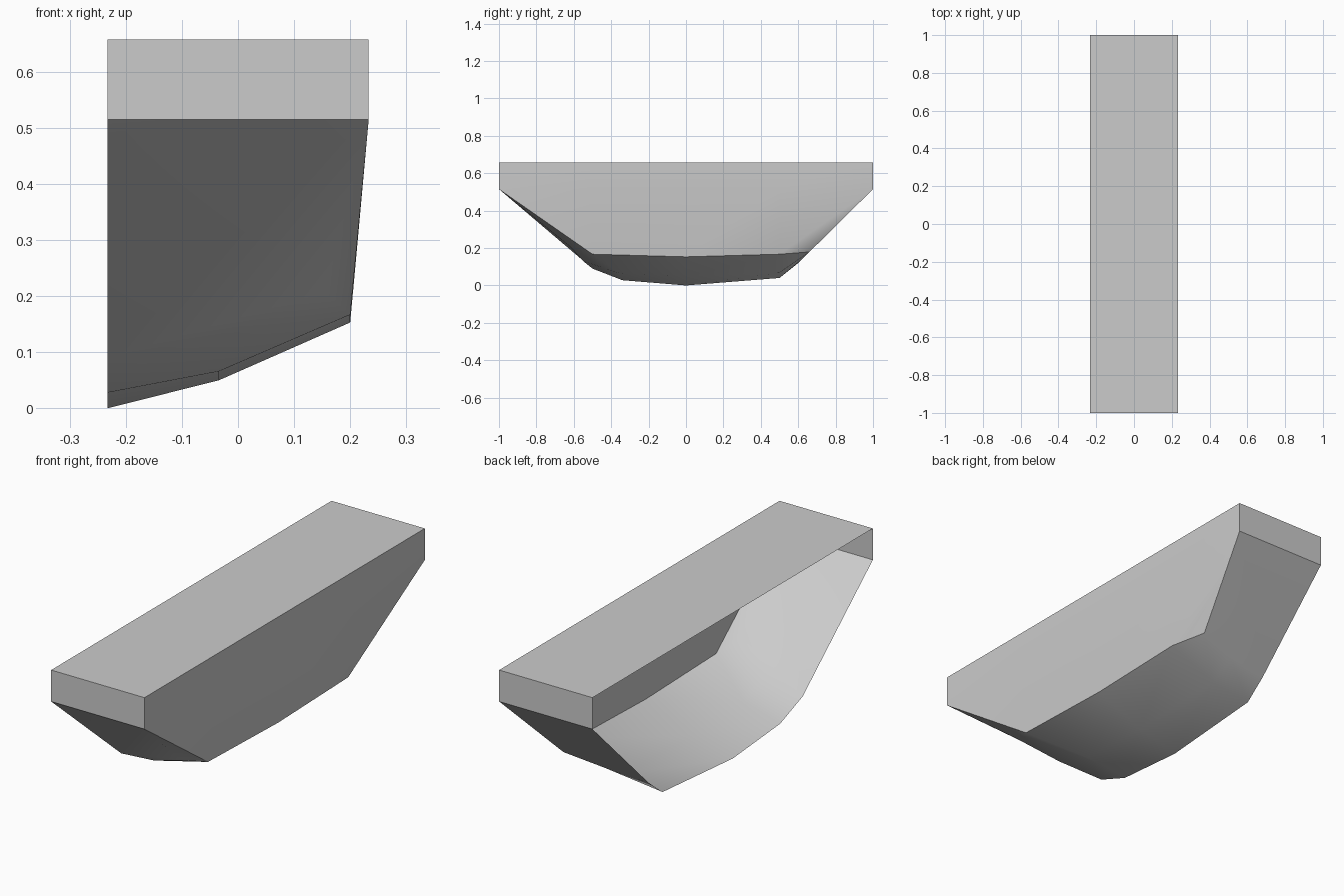
import bpy
import bmesh
import math

# Remove the default object
if "Cube" in bpy.data.objects:
    bpy.data.objects.remove(bpy.data.objects["Cube"], do_unlink=True)

HALF_W, RIM, TOP = 0.233, 0.515, 0.657

# One flat grey for the whole shell
grey = bpy.data.materials.new("light grey")
grey.use_nodes = True
colour = (0.6, 0.6, 0.6, 1)
grey.diffuse_color = colour
grey.node_tree.nodes["Principled BSDF"].inputs["Base Color"].default_value = colour

bm = bmesh.new()


def rib(points):
    return [bm.verts.new(p) for p in points]


def loft(a, b):
    for i in range(len(a) - 1):
        bm.faces.new((a[i], a[i + 1], b[i + 1], b[i]))


# Lengthwise ribs of the belly, from the open side to the wall
keel = rib((-HALF_W, y, z) for y, z in
           [(-0.5, 0.09), (-0.34, 0.028), (0, 0), (0.5, 0.04), (0.6, 0.12)])
bilge = rib((-0.034, y, z) for y, z in
            [(-0.55, 0.13), (-0.36, 0.066), (0, 0.05), (0.5, 0.068), (0.62, 0.14)])
chine = rib([(0.155, -0.62, 0.208), (0.2, -0.5, 0.167), (0.2, 0, 0.153),
             (0.2, 0.5, 0.167), (0.15, 0.66, 0.179)])

# Upper ribs of the wall and the edge of the lid
stations = (-1, -0.5, 0, 0.5, 1)
rim = rib((HALF_W, y, RIM) for y in stations)
lid = rib((HALF_W, y, TOP) for y in stations)
lid_open = rib((-HALF_W, y, TOP) for y in stations)

# Belly, upper wall and lid
loft(keel, bilge)
loft(bilge, chine)
loft(rim, lid)
loft(lid, lid_open)

# Side wall, with triangular folds at both ends
loft(chine[1:4], rim[1:4])
for end, inner in ((0, 1), (4, 3)):
    bm.faces.new((chine[end], chine[inner], rim[end]))
    bm.faces.new((chine[inner], rim[inner], rim[end]))

# Sloping ends and the upright bands above them
for end in (0, 4):
    corner = bm.verts.new((-HALF_W, stations[end], RIM))
    bm.faces.new((corner, keel[end], bilge[end], chine[end], rim[end]))
    bm.faces.new((corner, rim[end], lid[end], lid_open[end]))

# Point the faces outward: the lid must look up
bmesh.ops.recalc_face_normals(bm, faces=bm.faces[:])
bm.normal_update()
lid_face = max(bm.faces, key=lambda f: f.calc_center_median().z)
if lid_face.normal.z < 0:
    bmesh.ops.reverse_faces(bm, faces=bm.faces[:])

mesh = bpy.data.meshes.new("open_sided_shell")
bm.to_mesh(mesh)
bm.free()
mesh.materials.append(grey)
shell = bpy.data.objects.new("open_sided_shell", mesh)
bpy.context.collection.objects.link(shell)

# Smooth belly with crisp corners
bpy.ops.object.select_all(action="DESELECT")
shell.select_set(True)
bpy.context.view_layer.objects.active = shell
bpy.ops.object.shade_smooth_by_angle(angle=math.radians(40))
